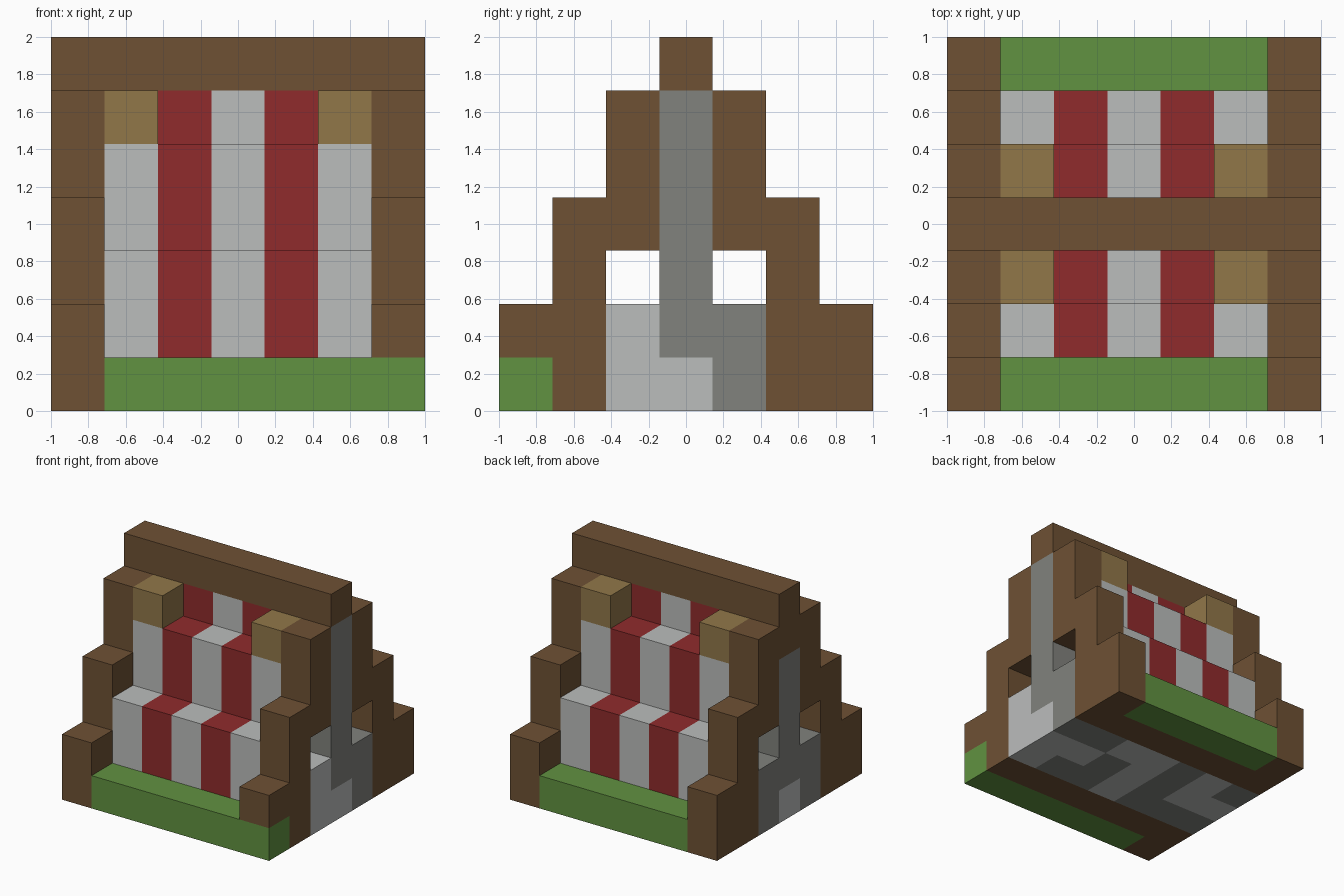
import bpy
import bmesh
from mathutils import Matrix, Vector

if "Cube" in bpy.data.objects:
    bpy.data.objects.remove(bpy.data.objects["Cube"], do_unlink=True)

N = 7            # blocks per side
U = 2 / N        # block size


def material(name, r, g, b):
    def linear(c):
        c /= 255
        return c / 12.92 if c <= 0.04045 else ((c + 0.055) / 1.055) ** 2.4
    colour = (linear(r), linear(g), linear(b), 1)
    m = bpy.data.materials.new(name)
    m.use_nodes = True
    m.diffuse_color = colour
    m.node_tree.nodes["Principled BSDF"].inputs["Base Color"].default_value = colour
    return m


wood = material("brown_wood", 110, 81, 52)
grass = material("grass_green", 97, 146, 65)
pale = material("pale_grey", 187, 189, 188)
red = material("awning_red", 144, 43, 44)
straw = material("straw_tan", 145, 119, 73)
stone = material("stone_grey", 129, 130, 125)


def part(name, mat, *boxes):
    """One object made of boxes, each given as block ranges (first, last) in x, y, z."""
    bm = bmesh.new()
    for box in boxes:
        spans = [(s, s) if isinstance(s, int) else s for s in box]
        size = Vector([(b - a + 1) * U for a, b in spans])
        mid = Vector([(a + b + 1) / 2 * U for a, b in spans]) - Vector((1, 1, 0))
        bmesh.ops.create_cube(bm, size=1, matrix=Matrix.Translation(mid) @ Matrix.Diagonal(size).to_4x4())
    mesh = bpy.data.meshes.new(name)
    bm.to_mesh(mesh)
    bm.free()
    mesh.materials.append(mat)
    obj = bpy.data.objects.new(name, mesh)
    bpy.context.collection.objects.link(obj)
    return obj


# ridge beam
part("ridge_beam", wood, ((0, 6), 3, 6))

for side, flip in (("front", False), ("back", True)):
    def row(y):
        return N - 1 - y if flip else y

    # stepped end frames
    for end, x in (("right", 0), ("left", 6)):
        grassy = x == 6 and not flip
        part(f"{side}_{end}_frame", wood,
             (x, row(0), (1 if grassy else 0, 1)),
             (x, row(1), (0, 3)),
             (x, row(2), (3, 5)))

    # grass strip and the sill behind it
    part(f"{side}_grass", grass, ((1, 5 if flip else 6), row(0), 0))
    part(f"{side}_sill", wood, ((1, 5), row(1), 0))

    # striped cloth in two steps
    for x in range(1, 6):
        part(f"{side}_cloth_stripe_{x}", pale if x % 2 else red,
             (x, row(1), (1, 2)), (x, row(2), (3, 4)))

    # straw corner blocks
    part(f"{side}_straw_blocks", straw, (1, row(2), 5), (5, row(2), 5))

# top cloth under the ridge
for x in (2, 3, 4):
    part(f"top_cloth_stripe_{x}", pale if x % 2 else red, (x, 3, 5))
part("ridge_straw_blocks", straw, (1, 3, 5), (5, 3, 5))

# stone end columns and ledges
part("left_column", stone, (6, 3, (1, 5)))
part("left_back_ledge", stone, (6, 4, 1))
part("left_front_ledge", pale, (6, 2, 1))
part("right_column", stone, (0, 3, (1, 4)))
part("right_column_cap", wood, (0, 3, 5))
part("right_ledges", stone, (0, 2, 1), (0, 4, 1))

# patchwork stone floor
light = {(6, 2), (6, 3), (5, 3), (4, 4), (3, 2), (3, 3), (3, 4), (1, 3), (1, 4), (0, 3)}
cells = [(x, y) for x in range(N) for y in (2, 3, 4)]
part("floor_light_slabs", pale, *[(x, y, 0) for x, y in cells if (x, y) in light])
part("floor_dark_slabs", stone, *[(x, y, 0) for x, y in cells if (x, y) not in light])
